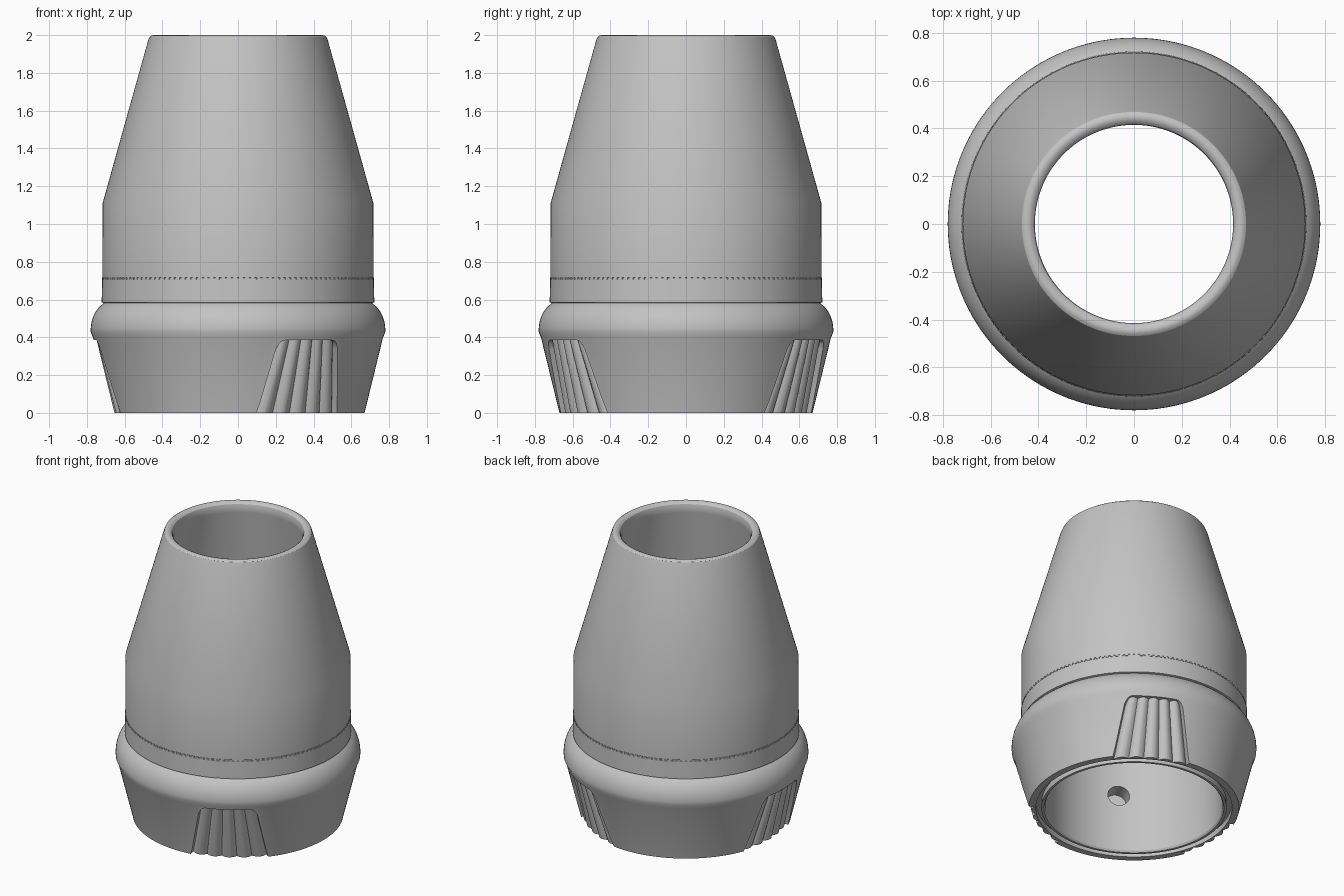
import bpy, bmesh, math
from mathutils import Matrix, Vector

cube = bpy.data.objects.get("Cube")
if cube:
    bpy.data.objects.remove(cube, do_unlink=True)

SEGMENTS = 144
GRIP_ANGLES = [60, 180, 300]

grey = bpy.data.materials.new("plain grey")
grey.use_nodes = True
grey.diffuse_color = (0.55, 0.55, 0.55, 1)
grey.node_tree.nodes["Principled BSDF"].inputs["Base Color"].default_value = (0.55, 0.55, 0.55, 1)


def finish(bm, name):
    """Turn a bmesh into a named object in the scene."""
    bmesh.ops.recalc_face_normals(bm, faces=bm.faces)
    mesh = bpy.data.meshes.new(name)
    bm.to_mesh(mesh)
    bm.free()
    mesh.materials.append(grey)
    obj = bpy.data.objects.new(name, mesh)
    bpy.context.collection.objects.link(obj)
    return obj


def polar(radius, angle, z):
    return Vector((radius * math.cos(angle), radius * math.sin(angle), z))


def lathe(name, profile):
    """Revolve a closed (radius, z) profile around the z axis."""
    bm = bmesh.new()
    rings = [[bm.verts.new(polar(r, math.tau * i / SEGMENTS, z)) for r, z in profile]
             for i in range(SEGMENTS)]
    count = len(profile)
    for i in range(SEGMENTS):
        a, b = rings[i], rings[(i + 1) % SEGMENTS]
        for j in range(count):
            k = (j + 1) % count
            bm.faces.new((a[j], b[j], b[k], a[k]))
    return finish(bm, name)


def wall_radius(z):
    return 0.67 + 0.245 * z


def grip_cutter(centre):
    """Tapered pocket with rounded upper corners and a ribbed floor."""
    ribs, steps, top, bottom = 5, 8, 0.385, -0.05
    bm = bmesh.new()
    columns = []
    for i in range(ribs * steps + 1):
        t = 2 * i / (ribs * steps) - 1
        f = (i % steps) / steps
        depth = 0.04 - 0.024 * (1 - (2 * f - 1) ** 2)
        corner = max(0, (abs(t) - 0.8) / 0.2)
        z_top = top - 0.045 * (1 - math.sqrt(max(0, 1 - corner ** 2)))

        def point(z, offset):
            half = math.radians(22 - 8.5 * z / top)
            return bm.verts.new(polar(wall_radius(z) + offset, centre + t * half, z))

        columns.append([point(bottom, -depth), point(z_top, -depth),
                        point(z_top, 0.12), point(bottom, 0.12)])
    for a, b in zip(columns, columns[1:]):
        for j in range(4):
            k = (j + 1) % 4
            bm.faces.new((a[j], b[j], b[k], a[k]))
    bm.faces.new(columns[0])
    bm.faces.new(columns[-1])
    return finish(bm, "grip_cutter")


def socket_cutter(angle):
    """Radial cylinder for a blind hole in the bore."""
    bm = bmesh.new()
    place = (Matrix.Rotation(angle, 4, 'Z') @ Matrix.Translation((0.58, 0, 0.41))
             @ Matrix.Rotation(math.pi / 2, 4, 'Y'))
    bmesh.ops.create_cone(bm, cap_ends=True, segments=32, radius1=0.07, radius2=0.07,
                          depth=0.2, matrix=place)
    return finish(bm, "socket_cutter")


def smooth(obj):
    bpy.ops.object.select_all(action='DESELECT')
    obj.select_set(True)
    bpy.context.view_layer.objects.active = obj
    bpy.ops.object.shade_smooth_by_angle(angle=math.radians(30))


# Hollow body: lower cone, rounded shoulder, collar, seam, tapered nozzle
outside = [(0.67, 0), (0.768, 0.4)]
for step in range(1, 11):  # rounded shoulder
    a = math.radians(-12 + 7.2 * step)
    outside.append((0.64 + 0.14 * math.cos(a), 0.44 + 0.163 * math.sin(a)))
outside += [(0.722, 0.585), (0.719, 0.705), (0.715, 0.707), (0.715, 0.715), (0.718, 0.717),
            (0.717, 1.11)]
lip = [(0.475, 1.975), (0.469, 1.99), (0.458, 1.998), (0.445, 2.0), (0.43, 1.995),
       (0.42, 1.985), (0.415, 1.965)]
inside = [(0.415, 1.93), (0.565, 1.4), (0.565, 0.012), (0.573, 0)]
rim_groove = [(0.59, 0), (0.59, 0.04), (0.625, 0.04), (0.625, 0)]
body = lathe("nozzle_body", outside + lip + inside + rim_groove)

# Cut the three ribbed grips and the blind sockets inside
cutters = [grip_cutter(math.radians(a)) for a in GRIP_ANGLES]
cutters += [socket_cutter(math.radians(a + 180)) for a in GRIP_ANGLES]
bpy.context.view_layer.objects.active = body
for cutter in cutters:
    cutter.hide_render = True
    mod = body.modifiers.new("cut", 'BOOLEAN')
    mod.operation = 'DIFFERENCE'
    mod.solver = 'EXACT'
    mod.object = cutter
    bpy.ops.object.modifier_apply(modifier=mod.name)
    bpy.data.objects.remove(cutter, do_unlink=True)
smooth(body)

# Fine row of dashes running round the seam
bm = bmesh.new()
for i in range(SEGMENTS):
    place = (Matrix.Rotation(math.tau * (i + 0.5) / SEGMENTS, 4, 'Z')
             @ Matrix.Translation((0.716, 0, 0.711)) @ Matrix.Diagonal((0.008, 0.02, 0.01, 1)))
    bmesh.ops.create_cube(bm, size=1, matrix=place)
finish(bm, "seam_dashes")
